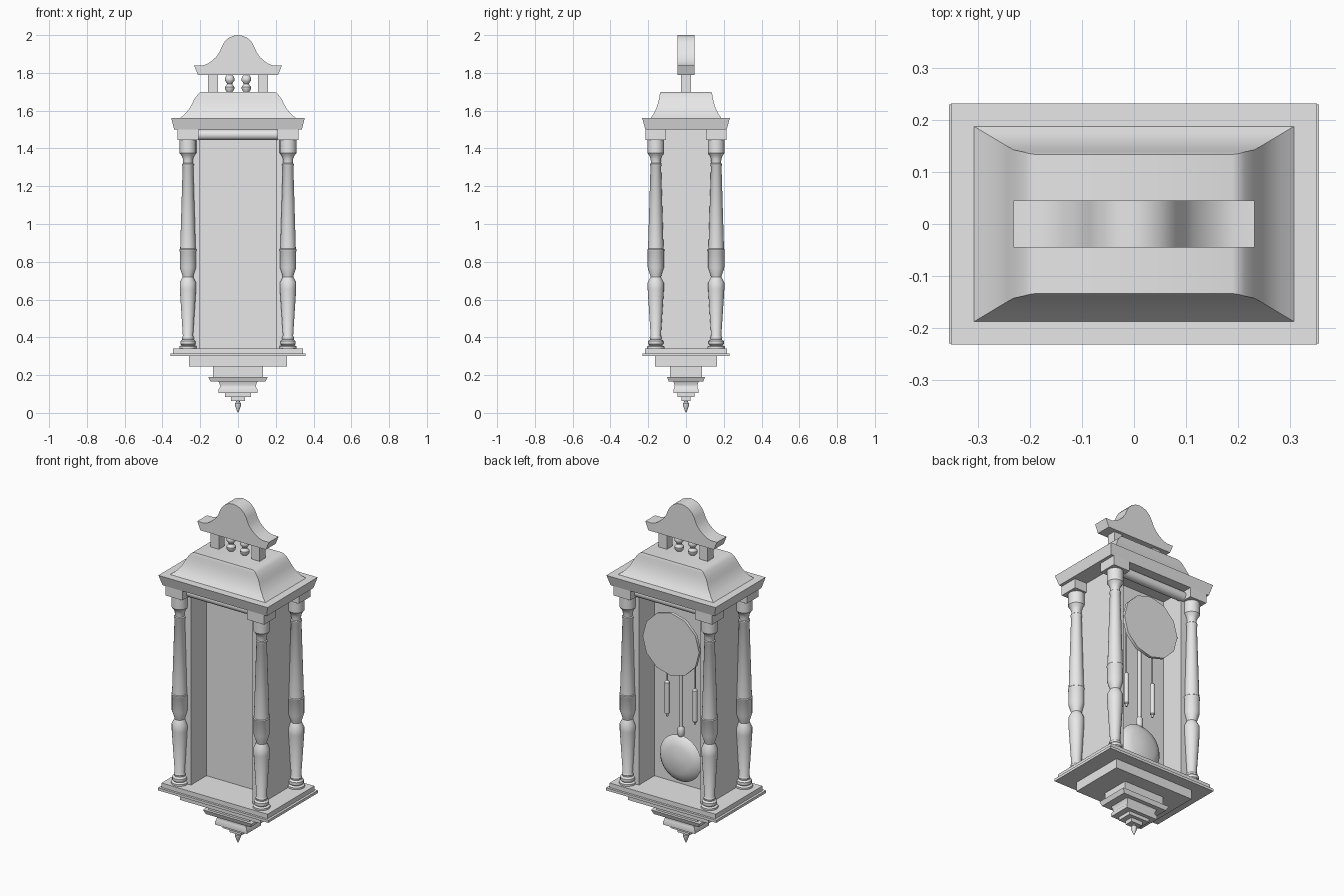
import bpy, bmesh, math
from mathutils import Matrix

cube = bpy.data.objects.get("Cube")
if cube:
    bpy.data.objects.remove(cube, do_unlink=True)

mat = bpy.data.materials.new("plain_grey")
mat.use_nodes = True
GREY = (0.8, 0.8, 0.8, 1)
mat.diffuse_color = GREY
mat.node_tree.nodes["Principled BSDF"].inputs["Base Color"].default_value = GREY


def finish(name, bm, smooth=True, angle=35):
    bmesh.ops.recalc_face_normals(bm, faces=bm.faces)
    me = bpy.data.meshes.new(name)
    bm.to_mesh(me)
    bm.free()
    ob = bpy.data.objects.new(name, me)
    bpy.context.collection.objects.link(ob)
    me.materials.append(mat)
    if smooth:
        bpy.ops.object.select_all(action='DESELECT')
        ob.select_set(True)
        bpy.context.view_layer.objects.active = ob
        bpy.ops.object.shade_smooth_by_angle(angle=math.radians(angle))
    return ob


def loft(name, rings, smooth=True):
    """Bridge a list of vertex rings and cap both ends."""
    bm = bmesh.new()
    loops = [[bm.verts.new(p) for p in ring] for ring in rings]
    n = len(loops[0])
    for a, b in zip(loops, loops[1:]):
        for i in range(n):
            j = (i + 1) % n
            bm.faces.new((a[i], a[j], b[j], b[i]))
    bm.faces.new(loops[0])
    bm.faces.new(loops[-1])
    return finish(name, bm, smooth)


def tiers(name, levels, smooth=True):
    """Stack of rectangles given as (half x, half y, z)."""
    return loft(name, [[(-x, -y, z), (x, -y, z), (x, y, z), (-x, y, z)]
                       for x, y, z in levels], smooth)


def box(name, x0, x1, y0, y1, z0, z1):
    return loft(name, [[(x0, y0, z), (x1, y0, z), (x1, y1, z), (x0, y1, z)]
                       for z in (z0, z1)], False)


def turned(name, profile, x=0, y=0, sides=20):
    """Lathe a (radius, z) profile about a vertical axis."""
    turn = [2 * math.pi * i / sides for i in range(sides)]
    return loft(name, [[(x + r * math.cos(a), y + r * math.sin(a), z) for a in turn]
                       for r, z in profile])


def facing_back(ob, y, z):
    """Lay a turned part on its side so its axis points along +y."""
    ob.data.transform(Matrix.Translation((0, y, z)) @ Matrix.Rotation(-math.pi / 2, 4, 'X'))


# Stepped base hanging below the case
tiers("base_rim", [(.357, .23, .3), (.357, .23, .315)])
tiers("base_plate", [(.343, .217, .315), (.343, .217, .342)])
tiers("base_step_wide", [(.26, .165, .245), (.26, .165, .3)])
tiers("base_step_narrow", [(.132, .084, .19), (.132, .084, .245)])
tiers("base_moulding", [(.145, .091, .165), (.157, .1, .19)])
tiers("base_cove", [(.103, .066, .105), (.103, .066, .125), (.096, .061, .135),
                    (.095, .06, .148), (.103, .066, .165)])
tiers("base_step_low", [(.068, .044, .085), (.068, .044, .105)])
tiers("base_step_last", [(.037, .024, .062), (.037, .024, .085)])
turned("bottom_finial", [(.01, .065), (.01, .058), (.017, .05), (.017, .042),
                         (.01, .022), (.001, 0)])

# Case: two side walls, a middle panel, front and back rails
for side, s in (("left", 1), ("right", -1)):
    box(side + "_wall", *sorted((s * .2, s * .24)), -.15, .15, .34, 1.5)
box("middle_panel", -.2, .2, -.006, .006, .34, 1.5)
for end, y in (("front", -.15), ("back", .15)):
    rail = turned(end + "_rail", [(.028, -.215), (.028, .215)])
    rail.data.transform(Matrix.Translation((0, y, 1.472)) @ Matrix.Rotation(math.pi / 2, 4, 'Y'))

# Four turned columns with block capitals
COLUMN = [(.046, .34), (.046, .352), (.034, .358), (.04, .364), (.04, .38), (.03, .388),
          (.032, .398), (.027, .408), (.043, .655), (.043, .69), (.028, .72), (.03, .73),
          (.043, .77), (.043, .855), (.045, .858), (.045, .866), (.041, .87), (.028, 1.305),
          (.031, 1.31), (.031, 1.318), (.026, 1.322), (.027, 1.345), (.034, 1.362),
          (.044, 1.375), (.044, 1.445)]
for end, y in (("front", -.16), ("back", .16)):
    for side, x in (("left", .265), ("right", -.265)):
        name = end + "_" + side
        turned(name + "_column", COLUMN, x, y)
        box(name + "_capital", x - .055, x + .055, y - .055, y + .055, 1.445, 1.5)

# Cornice and coved roof
tiers("cornice", [(.338, .215, 1.5), (.353, .232, 1.56)])
tiers("roof", [(.308, .188, 1.56), (.283, .173, 1.58), (.258, .158, 1.61), (.243, .149, 1.637),
               (.232, .143, 1.66), (.214, .139, 1.685), (.203, .136, 1.695), (.19, .134, 1.7)])

# Gallery under the crest
BALUSTER = [(.016, 1.7), (.024, 1.712), (.025, 1.725), (.014, 1.74), (.014, 1.745),
            (.024, 1.757), (.026, 1.768), (.022, 1.78), (.014, 1.79)]
for side, s in (("left", 1), ("right", -1)):
    box(side + "_gallery_post", s * .132 - .027, s * .132 + .027, -.027, .027, 1.7, 1.79)
    turned(side + "_baluster", BALUSTER, s * .044)

# Crest: a mirrored bell outline pushed through in depth
HALF = [(.212, 1.79), (.232, 1.838), (.19, 1.838), (.165, 1.846), (.14, 1.862), (.115, 1.885),
        (.098, 1.91), (.085, 1.94), (.072, 1.963), (.05, 1.985), (.025, 1.996)]
outline = HALF + [(0, 2)] + [(-x, z) for x, z in reversed(HALF)]
loft("crest", [[(x, y, z) for x, z in outline] for y in (-.045, .045)])

# Dial, pendulum and weights on the open back
facing_back(turned("dial", [(.183, 0), (.183, .018)], sides=12), .122, 1.215)
turned("pendulum_rod", [(.01, .6), (.01, 1.2)], 0, .045, 12)
turned("pendulum_collar", [(.012, .64), (.019, .65), (.019, .69), (.012, .7)], 0, .045, 12)
bob = [(.02, -.04), (.08, -.032), (.115, -.02), (.135, 0), (.115, .02), (.08, .032), (.02, .04)]
facing_back(turned("pendulum_bob", bob, sides=32), .05, .515)
for side, x in (("left", .09), ("right", -.09)):
    turned(side + "_weight_cord", [(.004, .94), (.004, 1.2)], x, .045, 8)
    turned(side + "_weight", [(.005, .735), (.008, .75), (.014, .755), (.014, .935),
                              (.005, .945)], x, .045, 12)
